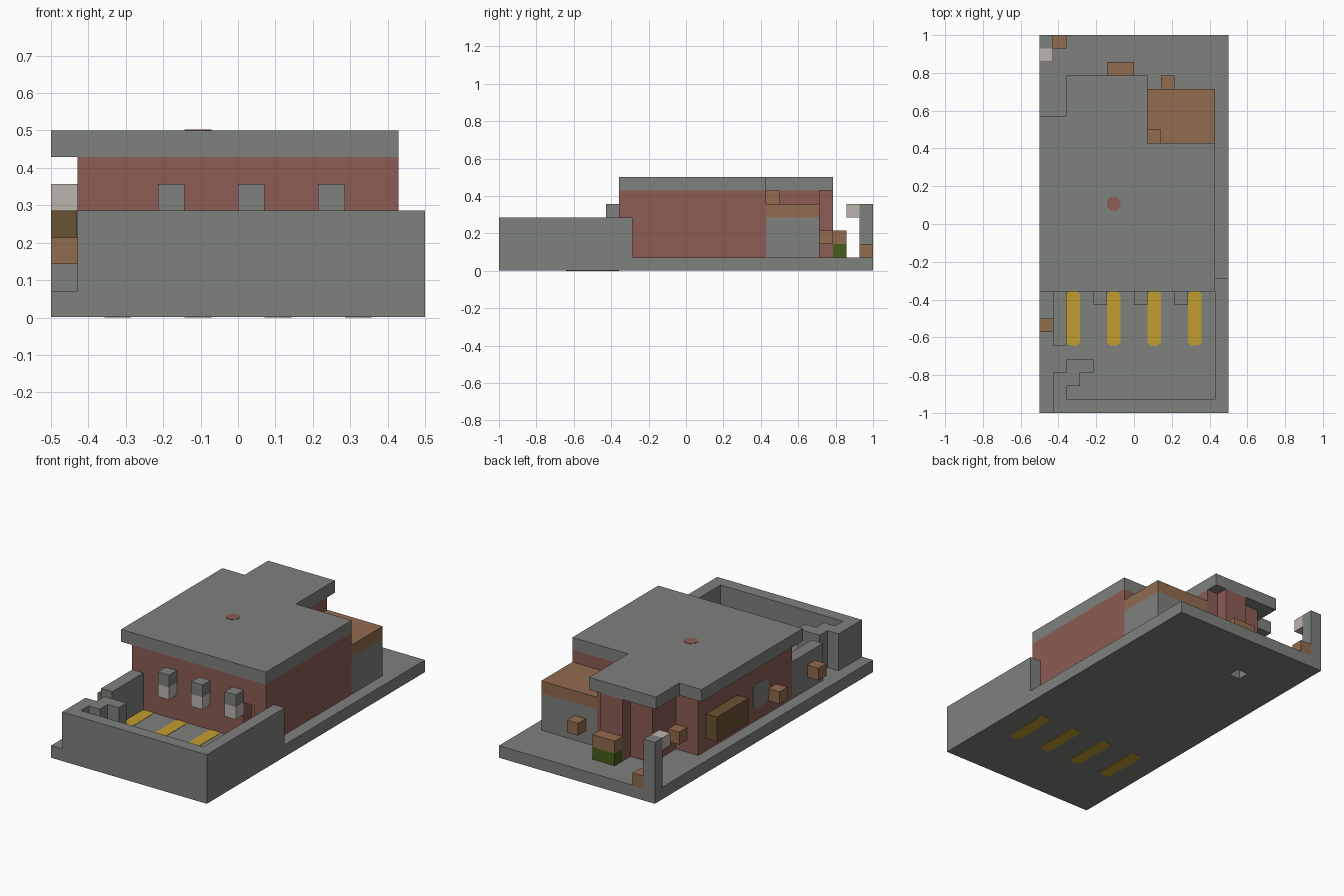
import bpy, bmesh
from itertools import product
from mathutils import Vector

cube = bpy.data.objects.get("Cube")
if cube:
    bpy.data.objects.remove(cube, do_unlink=True)

U = 1 / 14                      # size of one building block
ORIGIN = Vector((-0.5, -1, 0))


def material(name, rgb):
    """Flat material from 0-255 display values."""
    lin = [((c / 255 + 0.055) / 1.055) ** 2.4 for c in rgb] + [1]
    m = bpy.data.materials.new(name)
    m.use_nodes = True
    m.diffuse_color = lin
    bsdf = m.node_tree.nodes["Principled BSDF"]
    bsdf.inputs["Base Color"].default_value = lin
    bsdf.inputs["Roughness"].default_value = 0.9
    return m


GREY = material("concrete grey", (127, 129, 125))
RED = material("brick red", (140, 92, 84))
BROWN = material("wood brown", (145, 107, 79))
DARK = material("dark wood", (105, 83, 50))
WHITE = material("lamp white", (188, 181, 173))
GREEN = material("plant green", (70, 95, 25))
YELLOW = material("stripe yellow", (193, 157, 46))


def finish(name, bm, mat):
    bmesh.ops.recalc_face_normals(bm, faces=bm.faces)
    mesh = bpy.data.meshes.new(name)
    bm.to_mesh(mesh)
    bm.free()
    mesh.materials.append(mat)
    obj = bpy.data.objects.new(name, mesh)
    bpy.context.collection.objects.link(obj)
    return obj


def solid(name, mat, boxes, holes=()):
    """Outer skin of a union of boxes (x0,x1,y0,y1,z0,z1 in blocks) minus holes."""
    cuts = [sorted({b[2 * a + s] for b in [*boxes, *holes] for s in (0, 1)})
            for a in range(3)]

    def inside(p, b):
        return all(b[2 * a] < p[a] < b[2 * a + 1] for a in range(3))

    cells = set()
    for cell in product(*(range(len(c) - 1) for c in cuts)):
        mid = [(cuts[a][cell[a]] + cuts[a][cell[a] + 1]) / 2 for a in range(3)]
        if any(inside(mid, b) for b in boxes) and not any(inside(mid, h) for h in holes):
            cells.add(cell)

    bm = bmesh.new()
    verts = {}

    def vert(key):
        if key not in verts:
            verts[key] = bm.verts.new(ORIGIN + U * Vector([cuts[a][key[a]] for a in range(3)]))
        return verts[key]

    for cell in cells:
        for a, s in product(range(3), (0, 1)):
            near = list(cell)
            near[a] += 2 * s - 1
            if tuple(near) in cells:
                continue
            b, c = (a + 1) % 3, (a + 2) % 3
            ring = []
            for db, dc in ((0, 0), (1, 0), (1, 1), (0, 1)):
                key = list(cell)
                key[a] += s
                key[b] += db
                key[c] += dc
                ring.append(vert(tuple(key)))
            bm.faces.new(ring if s else ring[::-1])
    return finish(name, bm, mat)


def clipped_plate(name, mat, box, axis, clip):
    """Box whose four edges along one axis are cut off."""
    bm = bmesh.new()
    bmesh.ops.create_cube(bm, size=1)
    for v in bm.verts:
        v.co = ORIGIN + U * Vector([box[2 * a + (v.co[a] > 0)] for a in range(3)])
    edges = [e for e in bm.edges
             if abs((e.verts[0].co - e.verts[1].co).normalized()[axis]) > 0.9]
    bmesh.ops.bevel(bm, geom=edges, offset=clip * U, segments=1, affect='EDGES')
    return finish(name, bm, mat)


# Ground slab with a small shaft
solid("ground_slab", GREY, [(0, 14, 0, 28, 0.02, 1)], [(4, 5, 23, 24, 0.02, 1)])

# Yard walls with the stepped corner and the gap at the side
solid("yard_wall", GREY, [
    (1, 14, 0, 1, 1, 4), (13, 14, 0, 10, 1, 4), (1, 2, 0, 3, 1, 4),
    (2, 3, 2, 4, 1, 4), (3, 4, 3, 4, 1, 4)])
solid("yard_side_wall", GREY, [(1, 2, 5, 9, 1, 4)])

# Yellow parking stripes
for n in range(4):
    i = 2 + 3 * n
    clipped_plate(f"yard_stripe_{n + 1}", YELLOW, (i, i + 1, 5, 9, 0, 1.03), 2, 0.22)

# Brick building, with a front doorway and a pier at the back
solid("brick_building", RED, [
    (1, 13, 9, 20, 1, 6), (1, 8, 20, 21, 1, 6),
    (3, 8, 21, 24, 1, 6), (5, 7, 24, 25, 1, 6)],
    [(11, 12, 9, 10, 1, 4)])
solid("roof", GREY, [(0, 13, 9, 20, 6, 7), (0, 8, 20, 22, 6, 7), (2, 8, 22, 25, 6, 7)])
clipped_plate("roof_vent", RED, (5, 6, 15, 16, 6.95, 7.03), 2, 0.29)

# Annex with a wooden roof
solid("annex", GREY, [(8, 13, 20, 24, 1, 4)])
solid("annex_roof", BROWN, [(8, 13, 20, 24, 4, 5), (8, 9, 20, 21, 5, 6)])

# Side window and dark sign board
clipped_plate("side_window", GREY, (0.95, 1.02, 12, 14, 2, 4), 0, 0.4)
solid("side_board", DARK, [(0, 1, 16, 20, 2, 4)])

# Front wall lamps
for n in range(3):
    i = 4 + 3 * n
    solid(f"lamp_cap_{n + 1}", GREY, [(i, i + 1, 8, 9, 4, 5)])
    solid(f"lamp_glass_{n + 1}", WHITE, [(i, i + 1, 8, 9, 3, 4)])

# Small wooden boxes on the walls and ground
for n, (i, j, k) in enumerate([(0, 6, 2), (0, 11, 2), (2, 21, 2), (9, 24, 2), (1, 27, 1)]):
    solid(f"wooden_box_{n + 1}", BROWN, [(i, i + 1, j, j + 1, k, k + 1)])

# Back planter
solid("planter_base", GREEN, [(5, 7, 25, 26, 1, 2)])
solid("planter_top", BROWN, [(5, 7, 25, 26, 2, 3)])

# Corner lamp post
solid("corner_post", GREY, [(0, 1, 27, 28, 1, 5)])
solid("corner_lamp", WHITE, [(0, 1, 26, 27, 4, 5)])
